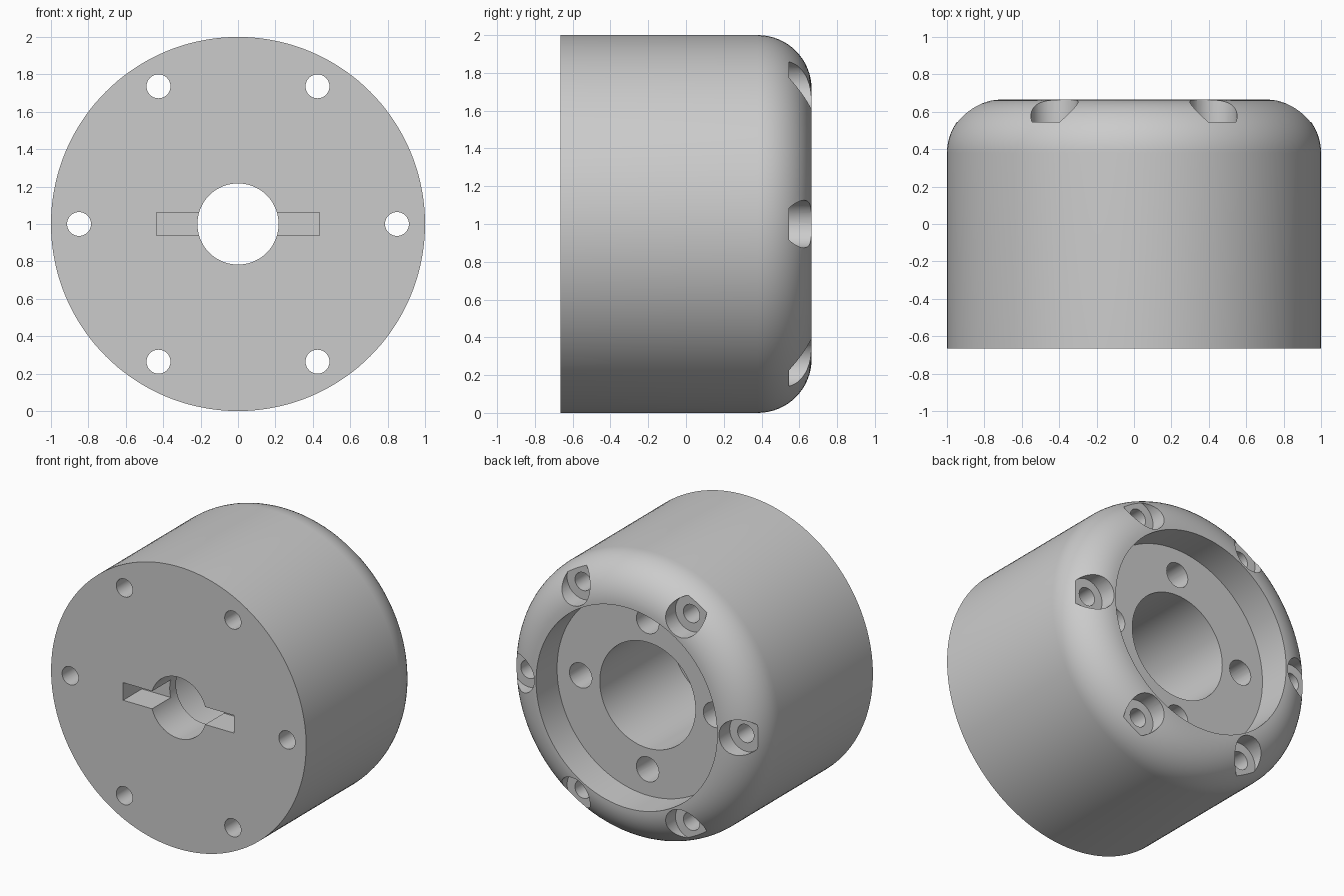
import bpy, bmesh, math
from mathutils import Matrix, Vector

if "Cube" in bpy.data.objects:
    bpy.data.objects.remove(bpy.data.objects["Cube"], do_unlink=True)

BACK, FRONT = 0.665, -0.665
FILLET = 0.285
CENTRE = Vector((0, 0, 1))


def revolve(bm, profile, centre, steps, closed):
    """Spin (radius, y) points about a y-parallel axis through centre."""
    verts = [bm.verts.new(centre + Vector((r, y, 0))) for r, y in profile]
    edges = [bm.edges.new(pair) for pair in zip(verts, verts[1:])]
    if closed:
        edges.append(bm.edges.new((verts[-1], verts[0])))
    bmesh.ops.spin(bm, geom=verts + edges, cent=centre, axis=(0, 1, 0),
                   angle=math.tau, steps=steps, use_merge=True)


def finish(bm, name):
    bmesh.ops.remove_doubles(bm, verts=bm.verts, dist=1e-5)
    bmesh.ops.recalc_face_normals(bm, faces=bm.faces)
    mesh = bpy.data.meshes.new(name)
    bm.to_mesh(mesh)
    bm.free()
    obj = bpy.data.objects.new(name, mesh)
    bpy.context.collection.objects.link(obj)
    return obj


def ring(radius, count):
    for i in range(count):
        a = math.tau * i / count
        yield CENTRE + Vector((radius * math.cos(a), 0, radius * math.sin(a)))


# Housing: rounded back rim, recess, wide bore and narrower front hole
rim = []
for i in range(17):
    a = math.pi / 2 * i / 16
    rim.append((1 - FILLET + FILLET * math.cos(a),
                BACK - FILLET + FILLET * math.sin(a)))
profile = [(0.217, FRONT), (1, FRONT)] + rim + [
    (0.71, BACK), (0.71, 0.43), (0.375, 0.43), (0.375, -0.385), (0.217, -0.385)]
bm = bmesh.new()
revolve(bm, profile, CENTRE, 144, True)
housing = finish(bm, "housing")

# Cutters: counterbored through holes, recess bolt holes, front key slot
bm = bmesh.new()
for c in ring(0.85, 6):
    revolve(bm, [(0, -0.8), (0.064, -0.8), (0.064, 0.545), (0.126, 0.545),
                 (0.126, 0.8), (0, 0.8)], c, 40, False)
for c in ring(0.525, 4):
    revolve(bm, [(0, 0.03), (0.088, 0.03), (0.088, 0.55), (0, 0.55)], c, 36, False)
bmesh.ops.create_cube(bm, size=1, matrix=Matrix.Translation((0, -0.655, 1))
                      @ Matrix.Diagonal((0.87, 0.4, 0.125, 1)))
cutter = finish(bm, "hole_cutter")
cutter.hide_render = True

# Cut the holes
bpy.context.view_layer.objects.active = housing
housing.select_set(True)
cutter.select_set(False)
cut = housing.modifiers.new("holes", "BOOLEAN")
cut.operation = "DIFFERENCE"
cut.solver = "EXACT"
cut.object = cutter
bpy.ops.object.modifier_apply(modifier=cut.name)
bpy.data.objects.remove(cutter, do_unlink=True)

# Grey material and smooth shading with sharp edges
grey = bpy.data.materials.new("grey")
grey.use_nodes = True
colour = (0.6, 0.6, 0.6, 1)
grey.diffuse_color = colour
grey.node_tree.nodes["Principled BSDF"].inputs["Base Color"].default_value = colour
housing.data.materials.clear()
housing.data.materials.append(grey)
bpy.ops.object.shade_smooth_by_angle(angle=math.radians(30))
